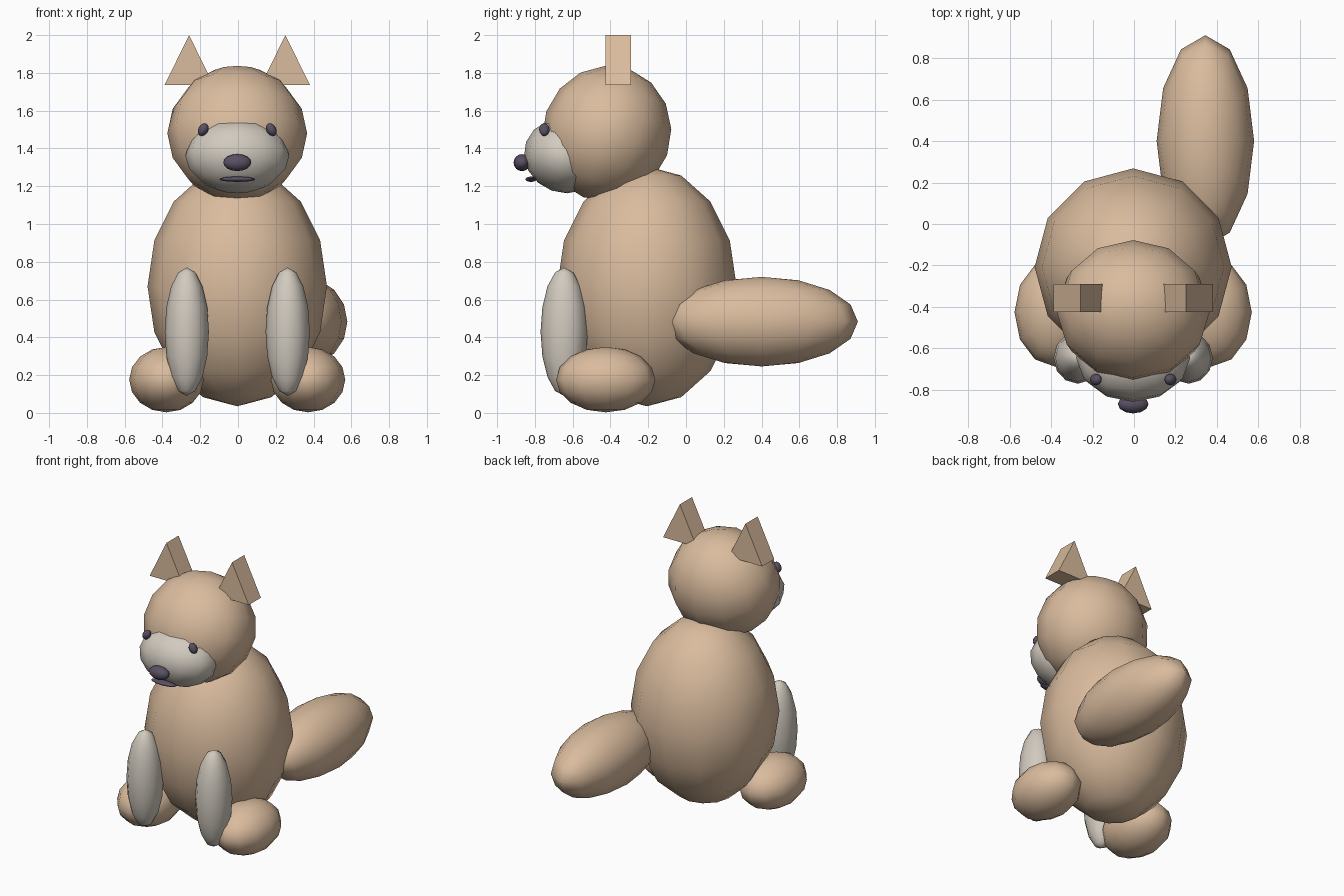
import bpy
import math

if "Cube" in bpy.data.objects:
    bpy.data.objects.remove(bpy.data.objects["Cube"])

X0 = -0.004  # slight offset of the symmetry plane


def material(name, rgb):
    m = bpy.data.materials.new(name)
    m.diffuse_color = (*rgb, 1.0)
    m.use_nodes = True
    m.node_tree.nodes["Principled BSDF"].inputs["Base Color"].default_value = m.diffuse_color
    return m


TAN = material("tan fur", (0.70, 0.50, 0.34))
PALE = material("pale fur", (0.64, 0.59, 0.52))
DARK = material("dark features", (0.10, 0.08, 0.125))


def ellipsoid(name, centre, radii, mat, tilt=0, roll=0):
    """Smooth twelve-sided ball stretched to the given radii."""
    bpy.ops.mesh.primitive_uv_sphere_add(
        segments=12, ring_count=8, radius=1,
        location=(centre[0] + X0, centre[1], centre[2]),
        rotation=(math.radians(tilt), math.radians(roll), 0))
    ob = bpy.context.object
    ob.name = name
    ob.scale = radii
    ob.data.materials.append(mat)
    bpy.ops.object.shade_smooth()
    return ob


def ear(name, x):
    """Triangular prism, flat faced."""
    profile = [(-0.13, 1.735), (0.13, 1.735), (0, 2.0)]
    verts = [(x + X0 + px, y, z) for y in (-0.425, -0.29) for px, z in profile]
    faces = [(0, 1, 2), (5, 4, 3), (0, 3, 4, 1), (1, 4, 5, 2), (2, 5, 3, 0)]
    me = bpy.data.meshes.new(name)
    me.from_pydata(verts, [], faces)
    me.materials.append(TAN)
    bpy.context.collection.objects.link(bpy.data.objects.new(name, me))


# Body, head and tail
ellipsoid("body", (0, -0.207, 0.67), (0.475, 0.475, 0.635), TAN)
ellipsoid("head", (0, -0.42, 1.48), (0.37, 0.34, 0.36), TAN, tilt=-20)
ellipsoid("tail", (0.348, 0.40, 0.483), (0.235, 0.51, 0.237), TAN)

# Face
ellipsoid("muzzle", (0, -0.645, 1.36), (0.275, 0.215, 0.195), PALE, tilt=-20)
ellipsoid("nose", (0, -0.868, 1.325), (0.074, 0.045, 0.045), DARK)
ellipsoid("mouth", (0, -0.82, 1.237), (0.095, 0.03, 0.014), DARK)

# Paired parts
for side, s in (("left", -1), ("right", 1)):
    ellipsoid(side + "_eye", (s * 0.18, -0.75, 1.50), (0.026, 0.028, 0.036),
              DARK, roll=-s * 30)
    ellipsoid(side + "_front_leg", (s * 0.267, -0.645, 0.43),
              (0.117, 0.125, 0.34), PALE)
    ellipsoid(side + "_foot", (s * 0.375, -0.425, 0.176),
              (0.197, 0.263, 0.173), TAN)
    ear(side + "_ear", s * 0.255)
